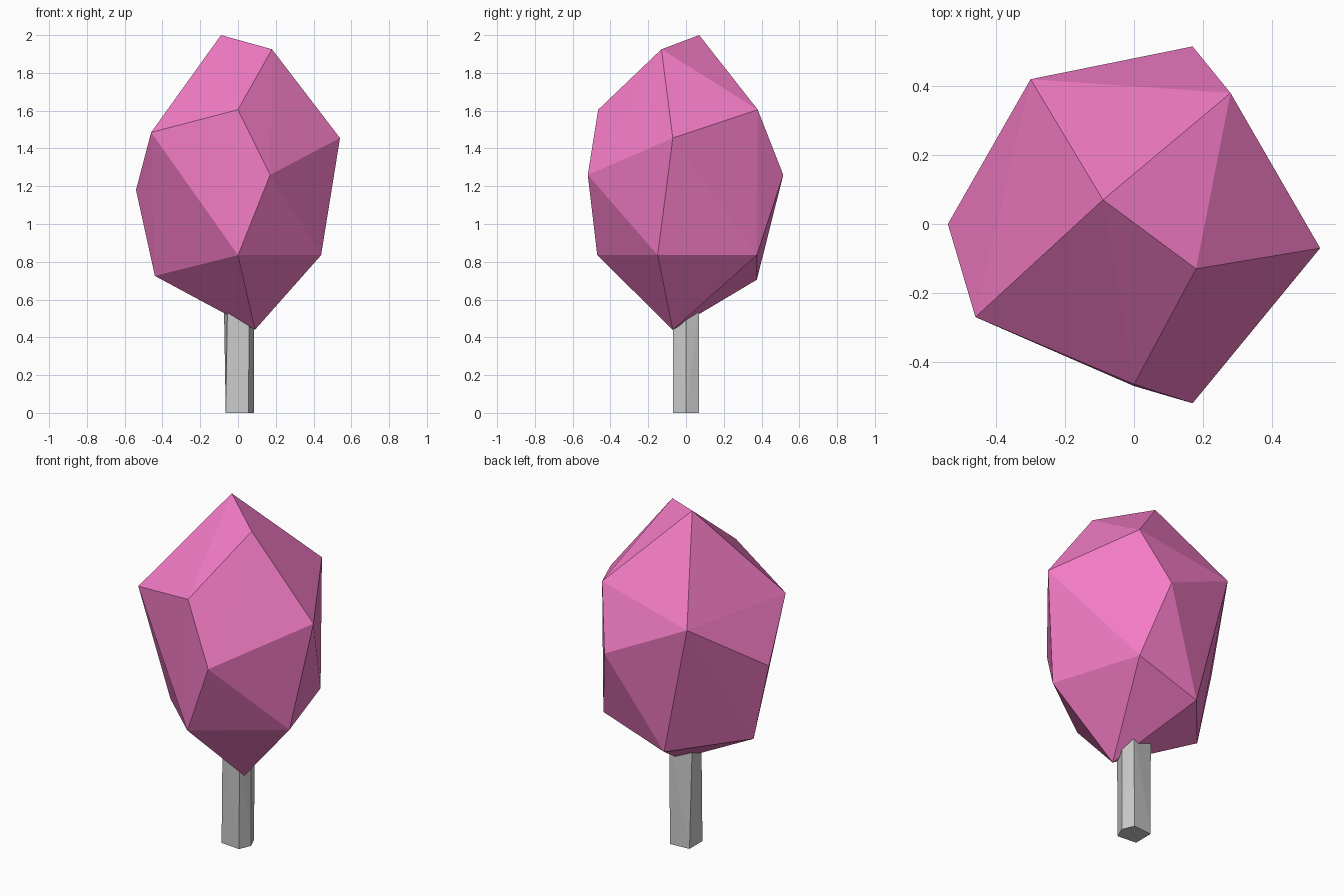
import bpy, bmesh


def hull_object(name, points):
    """Flat-faced convex solid through the given corner points."""
    mesh = bpy.data.meshes.new(name)
    bm = bmesh.new()
    verts = [bm.verts.new(p) for p in points]
    bmesh.ops.convex_hull(bm, input=verts)
    bmesh.ops.recalc_face_normals(bm, faces=bm.faces)
    bm.to_mesh(mesh)
    bm.free()
    obj = bpy.data.objects.new(name, mesh)
    bpy.context.collection.objects.link(obj)
    return obj


# Faceted crown: corners from the peak down to the pointed base
crown = hull_object("crown", [
    (-0.09, 0.07, 2.0), (0.18, -0.13, 1.925),            # peak ridge
    (0.0, -0.465, 1.605), (0.54, -0.07, 1.455),          # upper ring
    (0.28, 0.38, 1.605), (-0.30, 0.42, 1.485), (-0.46, -0.27, 1.485),
    (0.17, -0.52, 1.26), (0.17, 0.515, 1.26), (-0.54, 0.0, 1.18),  # waist
    (0.0, -0.47, 0.835), (0.44, -0.15, 0.835),           # lower ring
    (0.275, 0.375, 0.835), (-0.12, 0.375, 0.705), (-0.44, 0.0, 0.725),
    (0.09, -0.07, 0.44),                                 # base point
])
pink = bpy.data.materials.new("blossom_pink")
pink.diffuse_color = (0.9, 0.2, 0.56, 1)
crown.data.materials.append(pink)

# Five-sided trunk, slightly uneven, running up into the crown
foot = [(0.085, 0.0), (0.055, 0.07), (-0.065, 0.06), (-0.065, -0.06), (0.055, -0.07)]
top = [(0.085, 0.0), (0.06, 0.07), (-0.075, 0.05), (-0.055, -0.065), (0.06, -0.07)]
hull_object("trunk", [(x, y, 0.0) for x, y in foot] + [(x, y, 0.6) for x, y in top])
